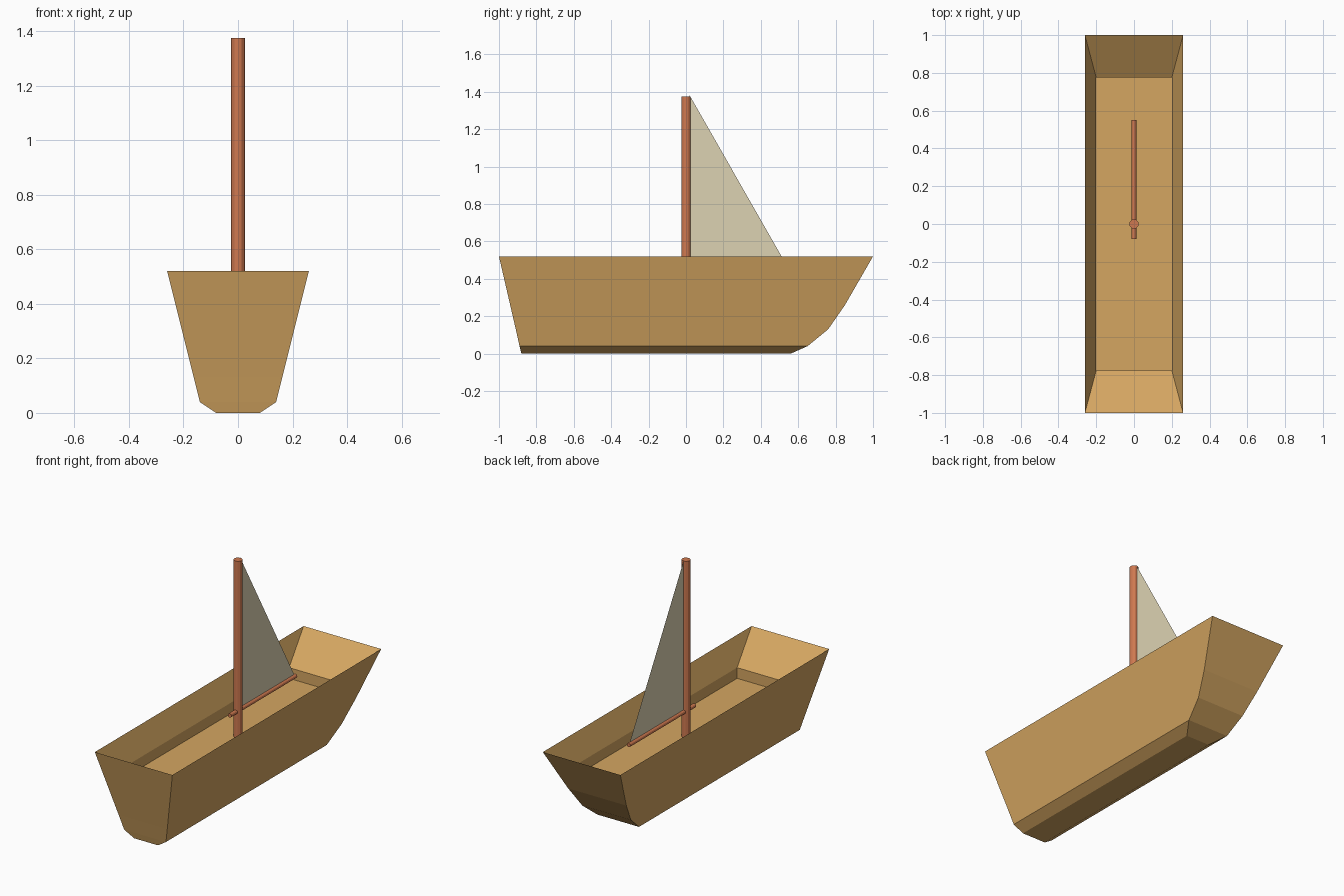
import bpy, bmesh, math

if "Cube" in bpy.data.objects:
    bpy.data.objects.remove(bpy.data.objects["Cube"])


def material(name, color):
    m = bpy.data.materials.new(name)
    m.diffuse_color = (*color, 1)
    m.use_nodes = True
    m.node_tree.nodes["Principled BSDF"].inputs["Base Color"].default_value = m.diffuse_color
    return m


wood = material("hull_wood", (0.66, 0.38, 0.12))
spar = material("spar_wood", (0.62, 0.19, 0.08))
cloth = material("sail_cloth", (0.72, 0.65, 0.45))


def finish(name, bm, mat):
    bmesh.ops.recalc_face_normals(bm, faces=bm.faces[:])
    me = bpy.data.meshes.new(name)
    bm.to_mesh(me)
    bm.free()
    me.materials.append(mat)
    ob = bpy.data.objects.new(name, me)
    bpy.context.collection.objects.link(ob)
    return ob


# Hull: rectangular rings (half width, stern y, bow y, z), up the outside
# to the knife-edge rim, then down the inside to the floor
rings = [
    (0.08, -0.88, 0.56, 0.00),
    (0.14, -0.89, 0.65, 0.04),
    (0.1625, -0.91, 0.76, 0.13),
    (0.195, -0.94, 0.85, 0.26),
    (0.26, -1.00, 1.00, 0.52),
    (0.20, -0.775, 0.775, 0.37),
    (0.20, -0.775, 0.775, 0.305),
]
bm = bmesh.new()
loops = [[bm.verts.new(p) for p in ((-w, a, z), (w, a, z), (w, b, z), (-w, b, z))]
         for w, a, b, z in rings]
for lo, hi in zip(loops, loops[1:]):
    for i in range(4):
        j = (i + 1) % 4
        bm.faces.new((lo[i], lo[j], hi[j], hi[i]))
bm.faces.new(loops[0][::-1])
bm.faces.new(loops[-1])
finish("hull", bm, wood)


# Mast and boom
def pole(name, radius, length, location, rotation=(0, 0, 0)):
    bpy.ops.mesh.primitive_cylinder_add(vertices=12, radius=radius, depth=length,
                                        location=location, rotation=rotation)
    ob = bpy.context.object
    ob.name = name
    ob.data.materials.append(spar)


pole("mast", 0.025, 1.075, (0, 0, 0.8375))
pole("boom", 0.0125, 0.63, (0, 0.235, 0.46), (math.pi / 2, 0, 0))

# Triangular sail
bm = bmesh.new()
bm.faces.new([bm.verts.new(p) for p in ((0, 0.02, 0.46), (0, 0.545, 0.46), (0, 0.02, 1.38))])
finish("sail", bm, cloth)
